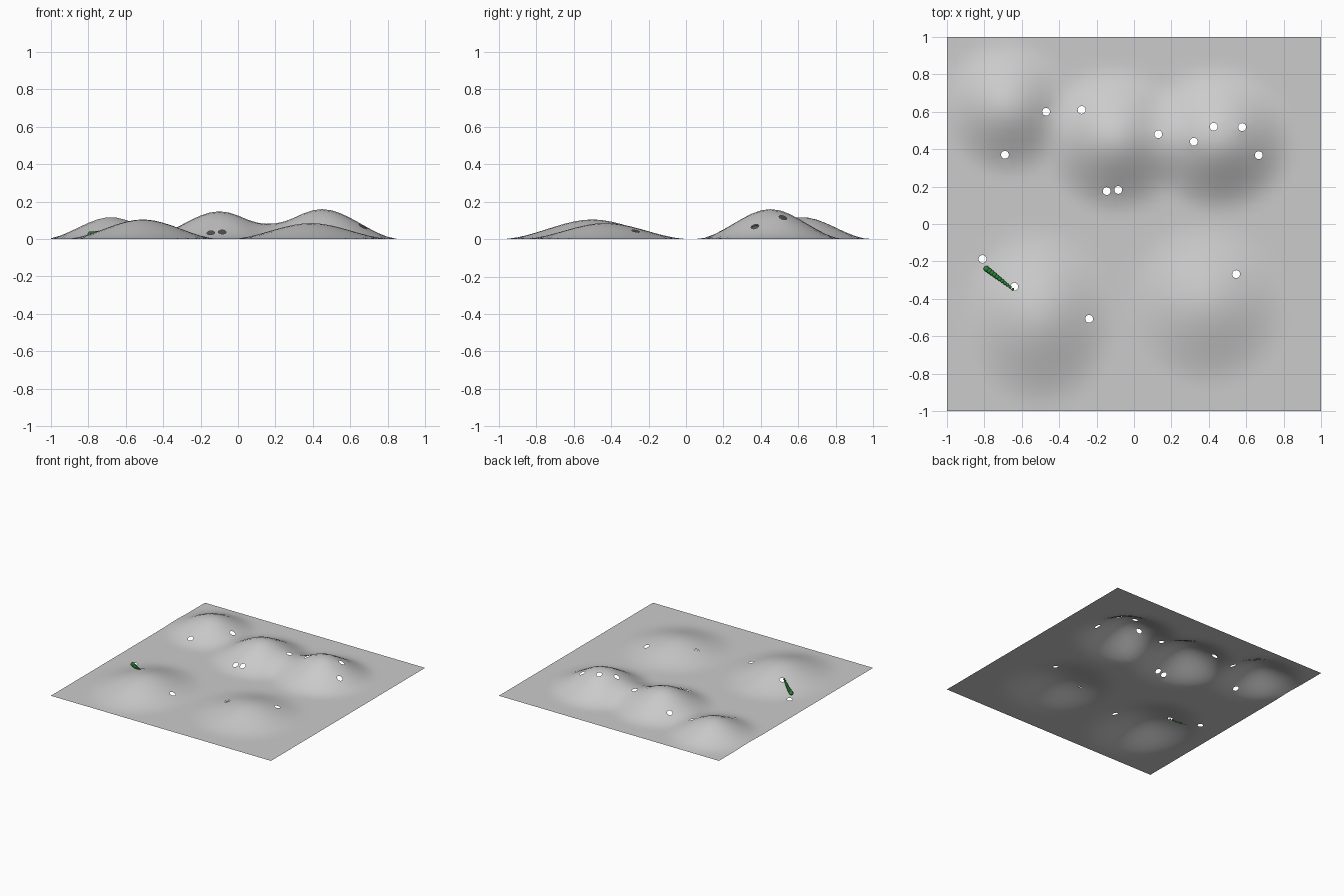
import bpy, bmesh, math
from mathutils import Vector, Matrix
from mathutils.geometry import delaunay_2d_cdt

if "Cube" in bpy.data.objects:
    bpy.data.objects.remove(bpy.data.objects["Cube"])

def material(name, rgb):
    m = bpy.data.materials.new(name)
    m.diffuse_color = (*rgb, 1)
    m.use_nodes = True
    m.node_tree.nodes["Principled BSDF"].inputs["Base Color"].default_value = m.diffuse_color
    return m

GREY = material("ground grey", (0.6, 0.6, 0.6))
GREEN = material("caterpillar green", (0.02, 0.24, 0.04))

# hills: centre x, centre y, peak height, radius x, radius y
HILLS = [(-0.68, 0.62, 0.118, 0.36, 0.37),
         (-0.10, 0.45, 0.148, 0.41, 0.40),
         (0.45, 0.45, 0.160, 0.42, 0.40),
         (-0.51, -0.50, 0.105, 0.42, 0.49),
         (0.39, -0.43, 0.086, 0.44, 0.45)]

# burrow openings
HOLES = [(-0.47, 0.60), (-0.28, 0.61), (-0.69, 0.37), (0.13, 0.48), (0.32, 0.44),
         (0.426, 0.52), (0.578, 0.518), (0.667, 0.368), (-0.146, 0.176),
         (-0.084, 0.182), (-0.81, -0.187), (-0.64, -0.335), (-0.24, -0.507),
         (0.546, -0.268), (0.188, -0.408)]
R = 0.021
SIDES = 16

def height(x, y):
    z = 0
    for cx, cy, h, rx, ry in HILLS:
        t = 1 - math.hypot((x - cx) / rx, (y - cy) / ry)
        if t > 0:
            z += h * t * t * (3 - 2 * t)
    return z

def finish(bm, name, mat):
    me = bpy.data.meshes.new(name)
    bm.to_mesh(me)
    bm.free()
    for p in me.polygons:
        p.use_smooth = True
    me.materials.append(mat)
    ob = bpy.data.objects.new(name, me)
    bpy.context.collection.objects.link(ob)
    return ob

# rolling ground: flat grid plus hole rings, triangulated, holes removed, then raised
N = 40
pts = []
for i in range(N + 1):
    for j in range(N + 1):
        p = Vector((-1 + 2 * i / N, -1 + 2 * j / N))
        if all((p - Vector(h)).length > R * 1.35 for h in HOLES):
            pts.append(p)
edges = []
for hx, hy in HOLES:
    s = len(pts)
    for k in range(SIDES):
        a = 2 * math.pi * k / SIDES
        pts.append(Vector((hx + R * math.cos(a), hy + R * math.sin(a))))
        edges.append((s + k, s + (k + 1) % SIDES))
verts, _, faces, *_ = delaunay_2d_cdt(pts, edges, [], 0, 1e-6)
bm = bmesh.new()
bv = [bm.verts.new((v.x, v.y, height(v.x, v.y))) for v in verts]
for f in faces:
    c = sum((verts[i] for i in f), Vector((0, 0))) / len(f)
    if all((c - Vector(h)).length > R * 0.97 for h in HOLES):
        bm.faces.new([bv[i] for i in f])
bmesh.ops.recalc_face_normals(bm, faces=bm.faces)
if sum(f.normal.z for f in bm.faces) < 0:
    bmesh.ops.reverse_faces(bm, faces=bm.faces)
finish(bm, "hilly_ground", GREY)

# plug closing one burrow
px, py = HOLES[-1]
bm = bmesh.new()
bmesh.ops.create_circle(bm, cap_ends=True, segments=SIDES, radius=R)
for v in bm.verts:
    x, y = v.co.x + px, v.co.y + py
    v.co = (x, y, height(x, y) - 0.004)
finish(bm, "burrow_plug", GREY)

# caterpillar: tapering row of balls crawling from a burrow
bm = bmesh.new()
head, tail = Vector((-0.788, -0.240)), Vector((-0.648, -0.348))
COUNT = 11
for k in range(COUNT):
    t = k / (COUNT - 1)
    p = head.lerp(tail, t)
    r = 0.016 - 0.009 * t
    z = height(p.x, p.y) + r * (1.2 - 0.9 * t)
    bmesh.ops.create_uvsphere(bm, u_segments=16, v_segments=10, radius=r,
                              matrix=Matrix.Translation((p.x, p.y, z)))
finish(bm, "caterpillar", GREEN)
